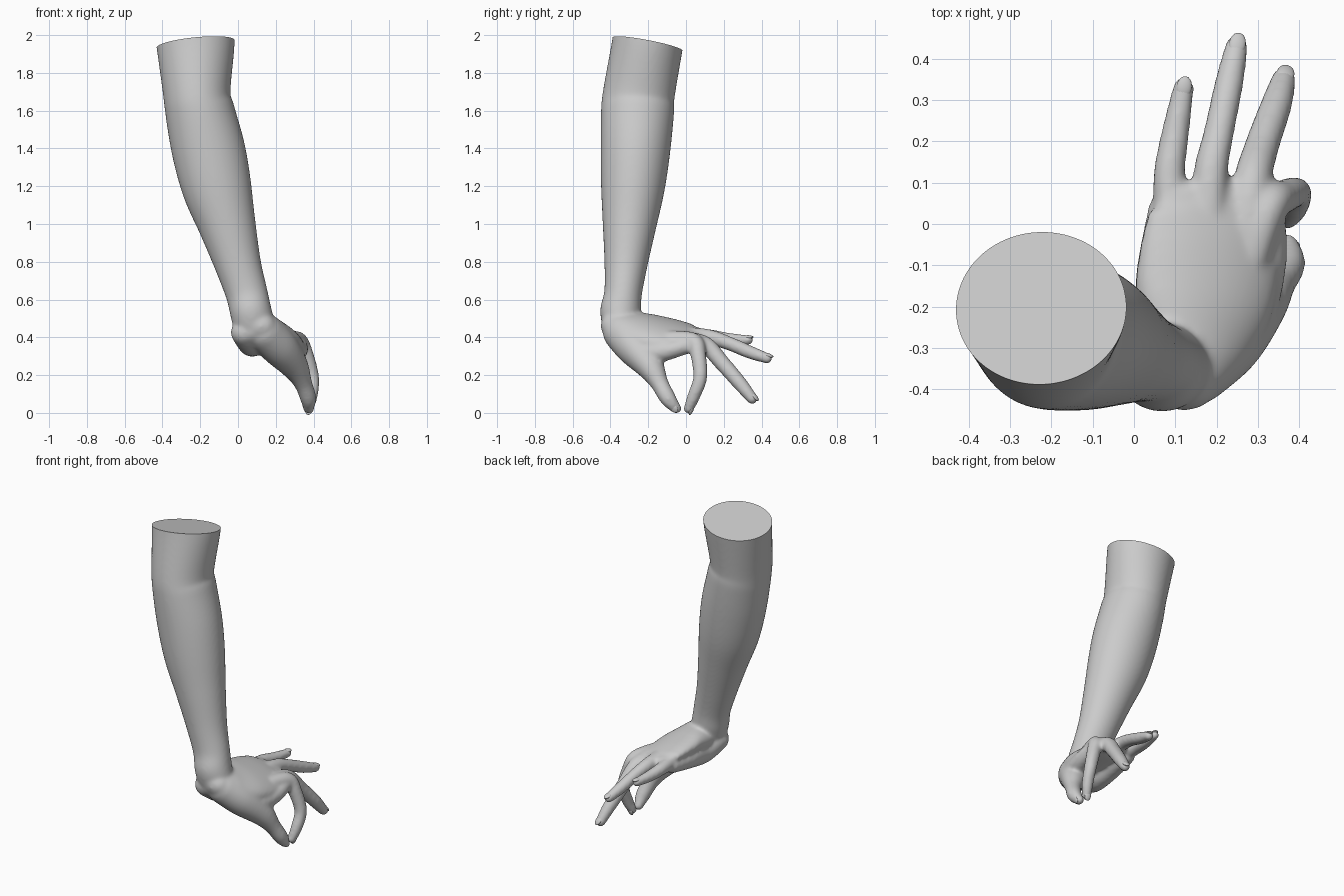
import bpy, bmesh, math
from mathutils import Vector, Matrix

if "Cube" in bpy.data.objects:
    bpy.data.objects.remove(bpy.data.objects["Cube"])


def spline(rows, steps=6):
    """Catmull-Rom interpolation of rows of numbers."""
    p = [rows[0]] + rows + [rows[-1]]
    out = []
    for i in range(1, len(p) - 2):
        for k in range(steps):
            t = k / steps
            out.append([0.5 * (2 * b + (c - a) * t + (2 * a - 5 * b + 4 * c - d) * t * t
                               + (3 * b - a - 3 * c + d) * t ** 3)
                        for a, b, c, d in zip(p[i - 1], p[i], p[i + 1], p[i + 2])])
    out.append(list(rows[-1]))
    return out


def tube(bm, rows, side=(1, 0, 0), n=32):
    """Round-ended tube through (x, y, z, half width, half depth)."""
    rows = spline([list(r) if len(r) == 5 else list(r) + [r[3]] for r in rows])
    pts = [Vector(r[:3]) for r in rows]
    side = Vector(side)
    secs = []
    for i, r in enumerate(rows):
        t = (pts[min(i + 1, len(pts) - 1)] - pts[max(i - 1, 0)]).normalized()
        secs.append((pts[i], t, r[3], r[4]))

    def cap(sec, sign):
        c, t, a, b = sec
        out = []
        for k in range(1, 6):
            ang = math.radians(16.5 * k)
            out.append((c + t * sign * min(a, b) * math.sin(ang), t,
                        a * math.cos(ang), b * math.cos(ang)))
        return out
    secs = cap(secs[0], -1)[::-1] + secs + cap(secs[-1], 1)
    rings = []
    for c, t, a, b in secs:
        s = (side - t * side.dot(t)).normalized()
        u = t.cross(s)
        rings.append([bm.verts.new(c + s * a * math.cos(2 * math.pi * j / n)
                                   + u * b * math.sin(2 * math.pi * j / n)) for j in range(n)])
    for r0, r1 in zip(rings, rings[1:]):
        for j in range(n):
            bm.faces.new((r0[j], r0[(j + 1) % n], r1[(j + 1) % n], r1[j]))
    bm.faces.new(rings[0][::-1])
    bm.faces.new(rings[-1])


bm = bmesh.new()

# forearm and elbow
tube(bm, [(-.235, -.185, 2.1, .215, .19), (-.225, -.205, 1.96, .207, .188),
          (-.218, -.25, 1.7, .178, .19), (-.2, -.257, 1.6, .184, .193),
          (-.155, -.268, 1.4, .194, .184), (-.11, -.282, 1.2, .183, .168),
          (-.055, -.3, 1.0, .151, .141), (0, -.318, .8, .123, .114),
          (.045, -.333, .65, .111, .1), (.068, -.347, .55, .11, .107),
          (.09, -.35, .46, .11, .09)], n=48)

# palm plate, tilted down towards the thumb
tube(bm, [(.1, -.36, .48, .11, .085), (.135, -.28, .45, .15, .09),
          (.168, -.18, .435, .178, .08), (.185, -.06, .42, .178, .065),
          (.185, .03, .41, .16, .05), (.18, .075, .41, .13, .036)],
     side=(.93, 0, -.36), n=48)

# heel of the hand, thumb web
tube(bm, [(.035, -.36, .44, .073), (.075, -.27, .39, .078),
          (.07, -.12, .4, .065), (.08, .03, .405, .047)])
tube(bm, [(.28, -.2, .33, .07), (.32, -.09, .345, .05), (.325, .02, .375, .042)])

# thumb
tube(bm, [(.14, -.34, .44, .1), (.22, -.27, .36, .1), (.3, -.19, .26, .074),
          (.345, -.14, .17, .048), (.372, -.095, .09, .043), (.372, -.052, .037, .028)])

# index, middle, ring and little finger
fingers = [
    [(.28, -.08, .4, .05), (.325, .04, .392, .046), (.36, .065, .32, .041),
     (.393, .075, .2, .037), (.388, .042, .105, .034), (.372, .014, .036, .027)],
    [(.27, -.02, .4, .048), (.285, .1, .375, .046), (.31, .19, .28, .042),
     (.345, .29, .165, .038), (.362, .35, .09, .03)],
    [(.18, -.02, .425, .046), (.185, .12, .415, .042), (.205, .22, .385, .037),
     (.23, .34, .335, .035), (.248, .43, .303, .028)],
    [(.095, -.02, .42, .046), (.085, .11, .42, .039), (.1, .22, .405, .034),
     (.12, .33, .4, .026)]]
for f in fingers:
    tube(bm, f)

bmesh.ops.recalc_face_normals(bm, faces=bm.faces)
me = bpy.data.meshes.new("arm")
bm.to_mesh(me)
bm.free()
arm = bpy.data.objects.new("arm_and_hand", me)
bpy.context.collection.objects.link(arm)

# fuse everything into one skin
rm = arm.modifiers.new("fuse", 'REMESH')
rm.mode = 'VOXEL'
rm.voxel_size = .009
sm = arm.modifiers.new("soften", 'SMOOTH')
sm.factor = .5
sm.iterations = 12
dg = bpy.context.evaluated_depsgraph_get()
fused = bpy.data.meshes.new_from_object(arm.evaluated_get(dg))
arm.modifiers.clear()
arm.data = fused

# slanted flat cut above the elbow
bm = bmesh.new()
bm.from_mesh(fused)
bmesh.ops.bisect_plane(bm, geom=bm.verts[:] + bm.edges[:] + bm.faces[:],
                       plane_co=(-.225, -.2, 1.967), plane_no=(-.1, .19, 1), clear_outer=True)
bmesh.ops.holes_fill(bm, edges=[e for e in bm.edges if e.is_boundary], sides=0)
low = min(v.co.z for v in bm.verts)
bmesh.ops.translate(bm, verts=bm.verts, vec=(0, 0, -low))
bm.to_mesh(fused)
bm.free()


# fingernails
def nail(name, pos, along, up, size):
    y = Vector(along).normalized()
    x = y.cross(Vector(up)).normalized()
    z = x.cross(y)
    bpy.ops.mesh.primitive_uv_sphere_add(segments=20, ring_count=12, radius=1)
    o = bpy.context.object
    o.name = name
    rot = Matrix((x, y, z)).transposed().to_4x4()
    o.matrix_world = (Matrix.Translation(Vector(pos) + z * size * .62 - Vector((0, 0, low))) @ rot
                      @ Matrix.Diagonal((size * .72, size * 1.05, size * .36, 1)))
    return o


nails = []
for name, f in zip(("index", "middle", "ring", "little"), fingers):
    tip, prev = Vector(f[-1][:3]), Vector(f[-2][:3])
    up = (.3, 1, 0) if name == "index" else (.1, .2, 1)
    nails.append(nail(name + "_nail", tip, tip - prev, up, f[-1][3]))
nails.append(nail("thumb_nail", (.374, -.06, .045), (0, .043, -.053), (1, -.4, -.3), .028))

bpy.ops.object.select_all(action='DESELECT')
for o in nails + [arm]:
    o.select_set(True)
bpy.context.view_layer.objects.active = arm
bpy.ops.object.shade_smooth_by_angle(angle=math.radians(45))
